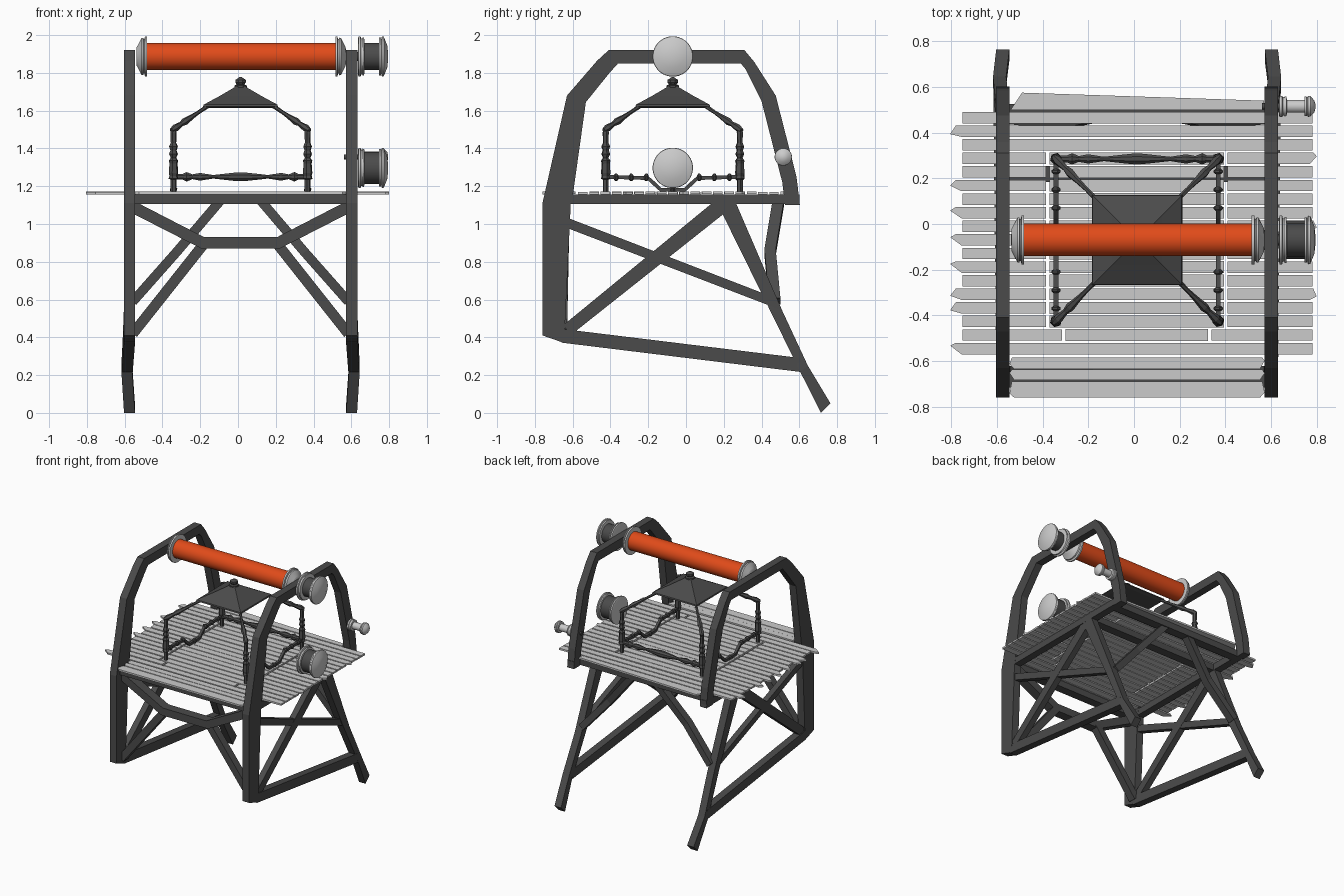
import bpy, bmesh, math, random
from mathutils import Vector

if "Cube" in bpy.data.objects:
    bpy.data.objects.remove(bpy.data.objects["Cube"])

random.seed(4)
CX, CY = 0.0135, -0.07          # symmetry plane of the frame, axis of drum and canopy


def material(name, col):
    m = bpy.data.materials.new(name)
    m.diffuse_color = (*col, 1)
    m.use_nodes = True
    m.node_tree.nodes["Principled BSDF"].inputs["Base Color"].default_value = m.diffuse_color
    return m


DARK = material("dark_timber", (0.07, 0.07, 0.07))
ORANGE = material("orange_drum", (0.75, 0.07, 0.01))


def finish(name, bm, mat=None, smooth=False):
    bmesh.ops.recalc_face_normals(bm, faces=bm.faces)
    me = bpy.data.meshes.new(name)
    bm.to_mesh(me)
    bm.free()
    ob = bpy.data.objects.new(name, me)
    bpy.context.collection.objects.link(ob)
    if mat:
        me.materials.append(mat)
    if smooth:
        bpy.ops.object.select_all(action='DESELECT')
        ob.select_set(True)
        bpy.context.view_layer.objects.active = ob
        bpy.ops.object.shade_smooth_by_angle(angle=math.radians(35))
    return ob


def skin(name, rings, mat=None, smooth=False):
    """Closed solid through a list of equal-length vertex rings."""
    bm = bmesh.new()
    vs = [[bm.verts.new(p) for p in r] for r in rings]
    n = len(rings[0])
    for a, b in zip(vs, vs[1:]):
        for i in range(n):
            j = (i + 1) % n
            bm.faces.new((a[i], a[j], b[j], b[i]))
    bm.faces.new(vs[0])
    bm.faces.new(vs[-1])
    return finish(name, bm, mat, smooth)


def side_strip(name, x, w, secs):
    """Side-frame timber: sections are (outward shift, y1, z1, y2, z2)."""
    s = math.copysign(1, x)
    h = w / 2
    return skin(name, [[(x + s * d - h, a, b), (x + s * d + h, a, b),
                        (x + s * d + h, c, e), (x + s * d - h, c, e)]
                       for d, a, b, c, e in secs], DARK)


def beam(name, pts, w, h, mat=DARK):
    """Rectangular bar along a path; w lies horizontal, h across it."""
    P = [Vector(p) for p in pts]
    rings = []
    for i, p in enumerate(P):
        t = (P[min(i + 1, len(P) - 1)] - P[max(i - 1, 0)]).normalized()
        ref = Vector((0, 1, 0)) if abs(t.x) > 0.3 and abs(t.y) < 0.5 else Vector((1, 0, 0))
        u = (ref - t * ref.dot(t)).normalized()
        v = t.cross(u)
        rings.append([p + u * a * w / 2 + v * b * h / 2
                      for a, b in ((-1, -1), (1, -1), (1, 1), (-1, 1))])
    return skin(name, rings, mat)


def turned(name, origin, axis, profile, seg, mat=None, smooth=False):
    """Lathe: profile of (distance along axis, radius)."""
    o, t = Vector(origin), Vector(axis).normalized()
    u = t.orthogonal().normalized()
    v = t.cross(u)
    ang = [2 * math.pi * (i + 0.5) / seg for i in range(seg)]
    return skin(name, [[o + t * d + (u * math.cos(a) + v * math.sin(a)) * r for a in ang]
                       for d, r in profile], mat, smooth)


# Side frames: arch, post, sill, rear leg, cross braces
for label, s in (("left", -1), ("right", 1)):
    x, w = CX + s * 0.588, 0.06
    if x == 0:
        continue
    side_strip(f"{label}_arch", x, w, [
        (0, -.76, 1.11, -.605, 1.11), (0, -.63, 1.68, -.53, 1.645), (0, -.47, 1.865, -.405, 1.80),
        (0, -.41, 1.92, -.36, 1.85), (0, .31, 1.92, .29, 1.85), (0, .36, 1.86, .315, 1.82),
        (0, .475, 1.68, .40, 1.65), (0, .585, 1.25, .51, 1.22), (0, .603, 1.10, .525, 1.10)])
    side_strip(f"{label}_front_post", x, w, [
        (0, -.76, 1.11, -.61, 1.11), (0, -.76, .41, -.645, .37)])
    side_strip(f"{label}_sill", x, w * .98, [
        (0, -.66, .445, -.66, .372), (.012, .61, .29, .605, .217)])
    side_strip(f"{label}_rear_leg", x, w * .96, [
        (0, .165, 1.11, .265, 1.11), (0, .43, .573, .51, .54),
        (.014, .605, .217, .645, .25), (0, .715, 0, .765, .05)])
    side_strip(f"{label}_deck_beam", x, w * .97, [
        (0, -.62, 1.157, -.62, 1.105), (0, .60, 1.157, .60, 1.105)])
    side_strip(f"{label}_rising_brace", x, w * .8, [
        (0, -.655, .46, -.60, .42), (0, .15, 1.12, .22, 1.07)])
    side_strip(f"{label}_falling_brace", x, w * .75, [
        (0, -.62, 1.03, -.62, .975), (0, .43, .625, .45, .565)])
    # Diagonals on the front and back
    fx = lambda k: CX + s * k
    beam(f"{label}_front_diagonal", [(fx(.57), -.66, .42), (fx(.19), -.65, .90)], .06, .055)
    beam(f"{label}_rear_diagonal", [(fx(.57), .47, .59), (fx(.34), .445, .85),
                                    (fx(.11), .49, 1.12)], .06, .05)

# Front trapezoid tie and cross beams below the deck
beam("front_tie", [(CX - .57, -.66, 1.09), (CX - .2, -.66, .90), (CX + .2, -.66, .90),
                   (CX + .57, -.66, 1.09)], .075, .062)
for nm, y in (("front", -.68), ("middle", .22), ("rear", .49)):
    beam(f"{nm}_cross_beam", [(CX - .57, y, 1.13), (CX + .57, y, 1.13)], .07, .05)


# Deck planks with ragged ends
def plank(name, x0, x1, y, w, rag0=0, rag1=0):
    h, z = w / 2, 1.156 + random.uniform(0, .003)
    k0, k1 = random.uniform(-.6, .6) * h, random.uniform(-.6, .6) * h
    out = [(x0 + rag0, y - h), (x1 - rag1, y - h), (x1, y + k1),
           (x1 - rag1 * .5, y + h), (x0 + rag0 * .5, y + h), (x0, y + k0)]
    skin(name, [[(a, b, z + d) for a, b in out] for d in (0, .014)])


for i in range(18):
    y = .466 - i * .0595
    ragged = i % 4 == 1 or i in (7, 11, 14)
    xl = -.805 if ragged else -.752
    xr = .80 if i % 5 == 3 or i == 13 else .782
    rl, rr = (.05 if ragged else 0), (.03 if i % 5 == 3 else 0)
    if i < 3 or i == 17:
        plank(f"plank_{i}", xl, xr, y, .05, rl, rr)
    else:
        e = .07 if i == 16 else 0
        plank(f"plank_{i}_left", xl, -.385 + e, y, .05, rl, 0)
        plank(f"plank_{i}_middle", -.37 + e, .395 - e, y, .052)
        plank(f"plank_{i}_right", .41 - e, xr, y, .05, 0, rr)
for i, (y, w) in enumerate(((-.61, .05), (-.66, .045), (-.725, .07))):
    plank(f"front_plank_{i}", -.545, .572, y, w, .02, .02)
bm = bmesh.new()                                     # tapered rear plank
bottom = [bm.verts.new((a, b, 1.157)) for a, b in
          ((-.54, .50), (.57, .50), (.57, .54), (-.49, .575))]
top = bmesh.ops.extrude_face_region(bm, geom=[bm.faces.new(bottom)])["geom"]
bmesh.ops.translate(bm, vec=(0, 0, .014), verts=[g for g in top if isinstance(g, bmesh.types.BMVert)])
finish("rear_plank", bm)

# Orange drum with flanged caps, and its axle through the right frame
AX = (1, 0, 0)
CAP = [(0, .06), (0, .107), (.012, .107), (.014, .092), (.019, .092), (.021, .10),
       (.030, .098), (.052, .055), (.055, .05), (.057, .015)]
turned("drum", (-.495, CY, 1.887), AX, [(0, .0715), (1.02, .0715)], 32, ORANGE, True)
turned("drum_left_cap", (-.481, CY, 1.887), (-1, 0, 0), CAP, 32, None, True)
turned("drum_right_cap", (.515, CY, 1.887), AX, CAP, 32, None, True)
turned("drum_axle", (.55, CY, 1.887), AX, [(0, .025), (.1, .025)], 16, DARK, True)


# Outer spools on the right-hand side
def spool(name, y, z, k, core):
    o = (.634, y, z)
    turned(name + "_inner_flange", o, AX, [(0, .09 * k), (.004, .107 * k), (.015, .107 * k), (.018, .095 * k),
           (.024, .095 * k), (.026, .102 * k), (.034, .10 * k), (.036, .06 * k)], 32, None, True)
    turned(name + "_core", o, AX, [(.03, core), (.125, core)], 24, DARK if k == 1 else None, True)
    turned(name + "_outer_cap", (.634 + .112, y, z), AX, [(0, .06 * k), (.001, .10 * k), (.010, .10 * k),
           (.012, .092 * k), (.016, .107 * k), (.026, .105 * k), (.044, .06 * k), (.049, .015 * k)],
           32, None, True)


spool("top_spool", CY, 1.887, 1, .072)
spool("lower_spool", CY, 1.297, 1, .085)
spool("small_spool", .515, 1.355, .43, .028)
turned("small_spool_axle", (.56, .515, 1.355), AX, [(0, .014), (.09, .014)], 12, DARK, True)

# Canopy posts and curved arms
POST = [(0, .016), (.065, .016), (.07, .027), (.085, .022), (.10, .026), (.15, .022), (.165, .026),
        (.18, .015), (.20, .024), (.22, .017), (.24, .024), (.26, .015), (.315, .017), (.33, .012)]
for sx in (-1, 1):
    for sy in (-1, 1):
        tag = f"{'left' if sx < 0 else 'right'}_{'front' if sy < 0 else 'rear'}"
        p = lambda kx, z: (CX + sx * kx, CY + sy * kx, z)
        turned(f"{tag}_canopy_post", p(.355, 1.17), (0, 0, 1), POST, 6, DARK)
        a, b = Vector(p(.365, 1.495)), Vector(p(.15, 1.64))
        L = (b - a).length
        turned(f"{tag}_canopy_arm", a, b - a, [(0, .012), (.03, .02), (.08, .013), (.11, .02),
               (.17, .013), (.22, .01), (L, .012)], 6, DARK)


# Canopy roof: square bell shape with a finial
def square(r, z):
    return [(CX + a * r, CY + b * r, z) for a, b in ((-1, -1), (1, -1), (1, 1), (-1, 1))]


skin("canopy_roof", [square(r, z) for r, z in
     ((.17, 1.615), (.198, 1.622), (.195, 1.632), (.11, 1.678), (.035, 1.722), (.02, 1.735))], DARK)
turned("finial", (CX, CY, 1.715), (0, 0, 1), [(0, .036), (.018, .036), (.024, .022), (.034, .03),
       (.048, .03), (.055, .018), (.062, .008)], 8, DARK)

# Rails between the canopy posts: turned at the rear, dipped at the sides
RAIL = [(0, .02), (.04, .02), (.06, .032), (.09, .016), (.13, .026), (.20, .012), (.27, .022), (.33, .03)]
RAIL += [(.69 - t, r) for t, r in reversed(RAIL)]
turned("rear_rail", (CX - .345, .285, 1.25), AX, [(d, r * .85) for d, r in RAIL], 8, DARK)
for s in (-1, 1):
    x, tag = CX + s * .355, "left" if s < 0 else "right"
    beam(f"{tag}_side_rail", [(x, y, z) for y, z in ((-.43, 1.25), (-.20, 1.243), (-.17, 1.215), (-.135, 1.182),
         (-.005, 1.182), (.03, 1.215), (.06, 1.243), (.29, 1.25))], .02, .02)
    for i, y in enumerate((-.37, -.29, -.21, -.07, .07, .15, .23)):
        z = 1.182 if i == 3 else 1.247
        turned(f"{tag}_rail_bead_{i}", (x, y - .012, z), (0, 1, 0),
               [(0, .012), (.008, .021), (.016, .021), (.024, .012)], 6, DARK)
